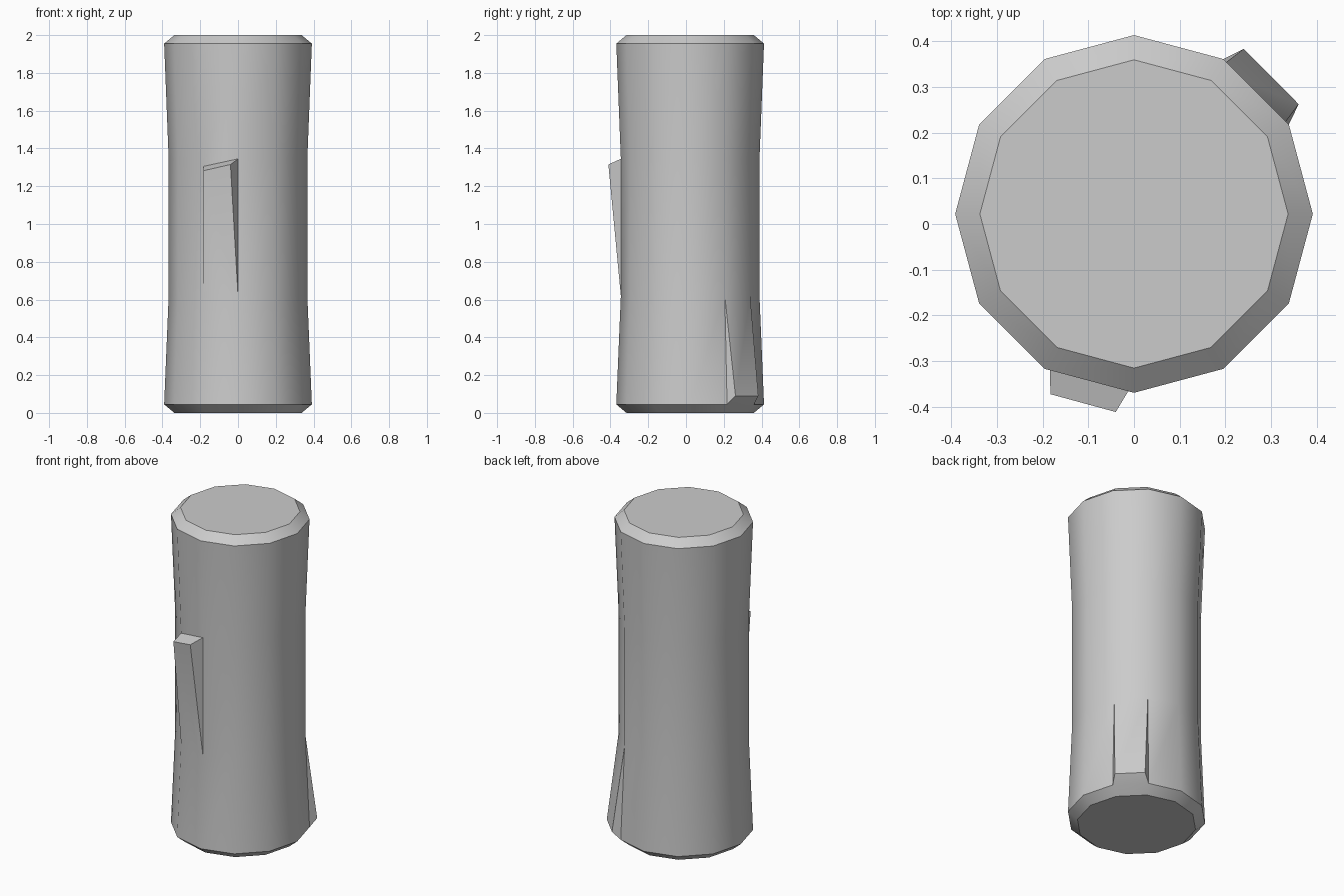
import bpy, bmesh
from math import sin, cos, radians
from mathutils import Vector

if "Cube" in bpy.data.objects:
    bpy.data.objects.remove(bpy.data.objects["Cube"])

SIDES = 12
CENTRE_Y = 0.022
# (radius, height) from foot to top: bevelled ends and a slim waist
PROFILE = [(0.337, 0), (0.391, 0.045), (0.367, 0.62),
           (0.367, 1.345), (0.391, 1.955), (0.337, 2.0)]

bm = bmesh.new()

# Log body: twelve-sided rings, skinned and capped
rings = []
for r, z in PROFILE:
    rings.append([bm.verts.new((r * cos(radians(30 * i)),
                                CENTRE_Y + r * sin(radians(30 * i)), z))
                  for i in range(SIDES)])
panels = {}
for level in range(len(rings) - 1):
    a, b = rings[level], rings[level + 1]
    for i in range(SIDES):
        j = (i + 1) % SIDES
        panels[level, i] = bm.faces.new((a[i], a[j], b[j], b[i]))
bm.faces.new(rings[0][::-1])
bm.faces.new(rings[-1])


def raise_splinter(level, side, base_level, tips):
    """Replace one panel by a wedge lifted at base_level, flush at its other end."""
    nxt = (side + 1) % SIDES
    far_level = 2 * level + 1 - base_level
    base = [rings[base_level][side], rings[base_level][nxt]]
    far = [rings[far_level][side], rings[far_level][nxt]]
    bm.faces.remove(panels[level, side])
    tip = [bm.verts.new(Vector(p)) for p in tips]
    bm.faces.new((tip[0], tip[1], far[1], far[0]))
    bm.faces.new((base[0], base[1], tip[1], tip[0]))
    for k in range(2):
        bm.faces.new((base[k], tip[k], far[k]))


# Front splinter, lifted at its upper end
rings[3][8].co.z = 1.305
raise_splinter(2, 8, 3, [(-0.183, -0.372, 1.282), (-0.04, -0.411, 1.315)])
# Root flare at the back right, lifted at the foot
raise_splinter(1, 1, 1, [(0.36, 0.262, 0.09), (0.24, 0.383, 0.09)])

bmesh.ops.recalc_face_normals(bm, faces=bm.faces)
mesh = bpy.data.meshes.new("log")
bm.to_mesh(mesh)
bm.free()
log = bpy.data.objects.new("log", mesh)
bpy.context.collection.objects.link(log)

# Smooth bark with crisp end bevels and splinter edges
bpy.context.view_layer.objects.active = log
log.select_set(True)
bpy.ops.object.shade_smooth_by_angle(angle=radians(32))
